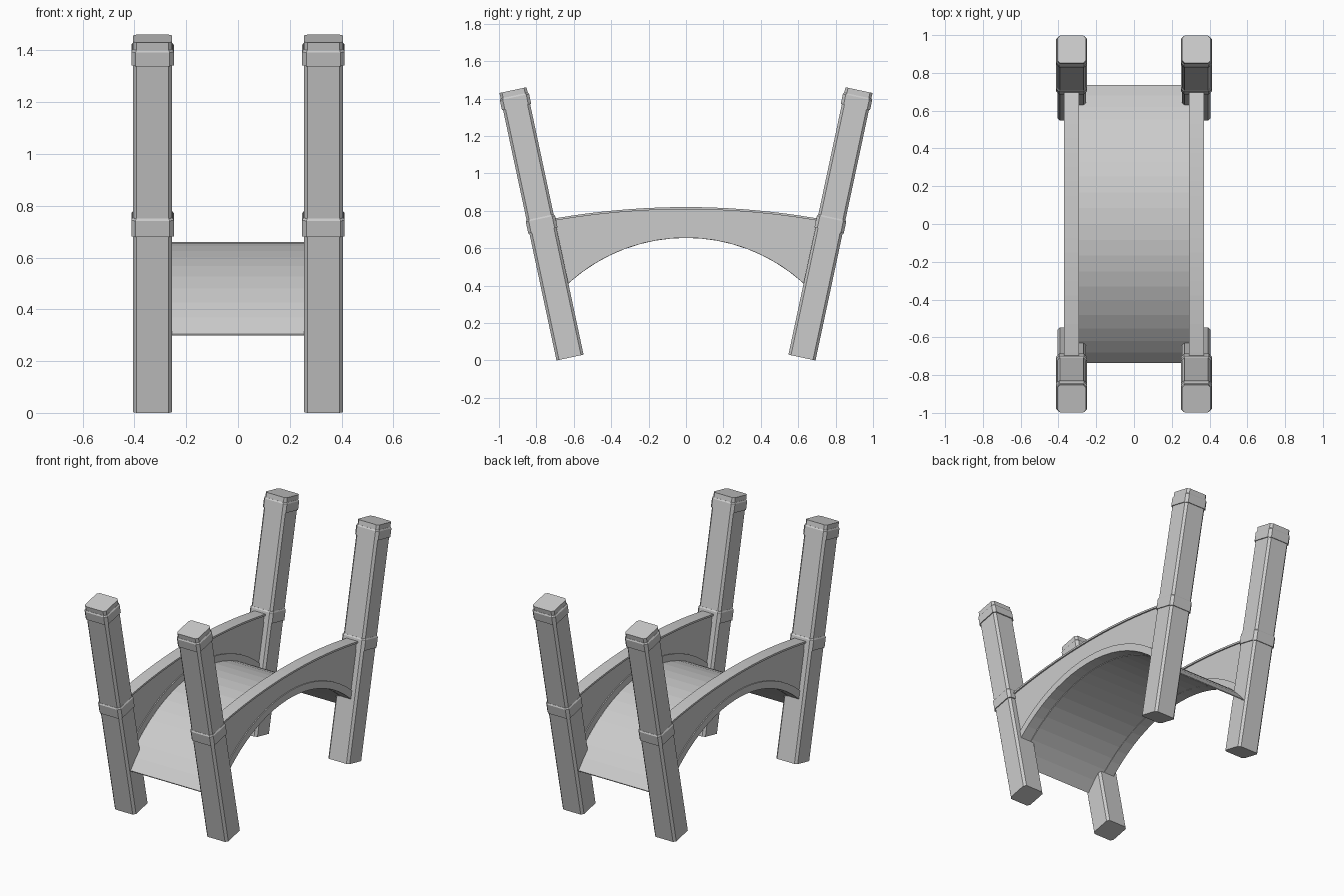
import bpy, bmesh, math
from mathutils import Matrix, Vector

if "Cube" in bpy.data.objects:
    bpy.data.objects.remove(bpy.data.objects["Cube"])

stone = bpy.data.materials.new("stone_grey")
stone.use_nodes = True
COLOUR = (0.6, 0.6, 0.6, 1)
stone.diffuse_color = COLOUR
stone.node_tree.nodes["Principled BSDF"].inputs["Base Color"].default_value = COLOUR

SEGMENTS = 20
DECK_RADIUS, DECK_TOP = 0.938, 0.66
CAP_RADIUS, CAP_TOP = 4.1, 0.82
POST_X, POST_Y, POST_Z = 0.33, 0.62, 0.0154
POST_LENGTH = 1.462
TILT = math.radians(12.04)


def finish(name, bm):
    bmesh.ops.recalc_face_normals(bm, faces=bm.faces)
    mesh = bpy.data.meshes.new(name)
    bm.to_mesh(mesh)
    bm.free()
    mesh.materials.append(stone)
    obj = bpy.data.objects.new(name, mesh)
    bpy.context.collection.objects.link(obj)
    return obj


def loft(name, rings, matrix=Matrix()):
    """Join equal rings of points into a closed solid."""
    bm = bmesh.new()
    loops = [[bm.verts.new(matrix @ Vector(p)) for p in ring] for ring in rings]
    for a, b in zip(loops, loops[1:]):
        for i in range(len(a)):
            j = (i + 1) % len(a)
            bm.faces.new((a[i], a[j], b[j], b[i]))
    bm.faces.new(loops[0])
    bm.faces.new(loops[-1])
    return finish(name, bm)


def arc(radius, top, reach):
    """Points (y, z) along a shallow arch, evenly spaced by angle."""
    half = math.asin(reach / radius)
    angles = [half * (2 * i / SEGMENTS - 1) for i in range(SEGMENTS + 1)]
    return [(radius * math.sin(a), top - radius * (1 - math.cos(a))) for a in angles]


def arch_strip(name, lower, upper, x0, x1):
    loft(name, [[(x0, *lo), (x1, *lo), (x1, *up), (x0, *up)]
                for lo, up in zip(lower, upper)])


def octagon(half_x, half_y, chamfer, z):
    """Square section with cut corners."""
    x, y, c = half_x, half_y, chamfer
    return [(x, y - c, z), (x - c, y, z), (c - x, y, z), (-x, y - c, z),
            (-x, c - y, z), (c - x, -y, z), (x - c, -y, z), (x, c - y, z)]


# Four leaning posts, each with a middle and an upper band
def post(name, sx, sy):
    matrix = (Matrix.Diagonal((sx, sy, 1, 1))
              @ Matrix.Translation((POST_X, POST_Y, POST_Z))
              @ Matrix.Rotation(-TILT, 4, "X"))
    loft(name, [octagon(0.076, 0.074, 0.014, z) for z in (0, POST_LENGTH)], matrix)
    for part, low, high in (("middle_band", 0.695, 0.767), ("upper_band", 1.37, 1.432)):
        rings = [octagon(0.082, 0.08, 0.016, low),
                 octagon(0.082, 0.08, 0.016, high - 0.008),
                 octagon(0.077, 0.075, 0.014, high)]
        loft(name + "_" + part, rings, matrix)


for side, sx in (("left", 1), ("right", -1)):
    for end, sy in (("front", -1), ("back", 1)):
        post(f"{end}_{side}_post", sx, sy)

# Curved walkway
arch_strip("deck", arc(DECK_RADIUS - 0.005, DECK_TOP - 0.005, 0.733),
           arc(DECK_RADIUS, DECK_TOP, 0.735), -0.29, 0.29)

# Side walls with an arch rib below and a thin coping above
for side, sx in (("left", 1), ("right", -1)):
    under = arc(DECK_RADIUS - 0.004, DECK_TOP - 0.004, 0.68)
    rib_top = arc(DECK_RADIUS + 0.042, DECK_TOP + 0.042, 0.7)
    arch_strip(side + "_arch_rib", under, rib_top, sx * 0.293, sx * 0.367)
    arch_strip(side + "_wall", rib_top, arc(CAP_RADIUS, CAP_TOP - 0.012, 0.755),
               sx * 0.299, sx * 0.361)
    arch_strip(side + "_coping", arc(CAP_RADIUS, CAP_TOP - 0.012, 0.755),
               arc(CAP_RADIUS, CAP_TOP, 0.755), sx * 0.29, sx * 0.37)
